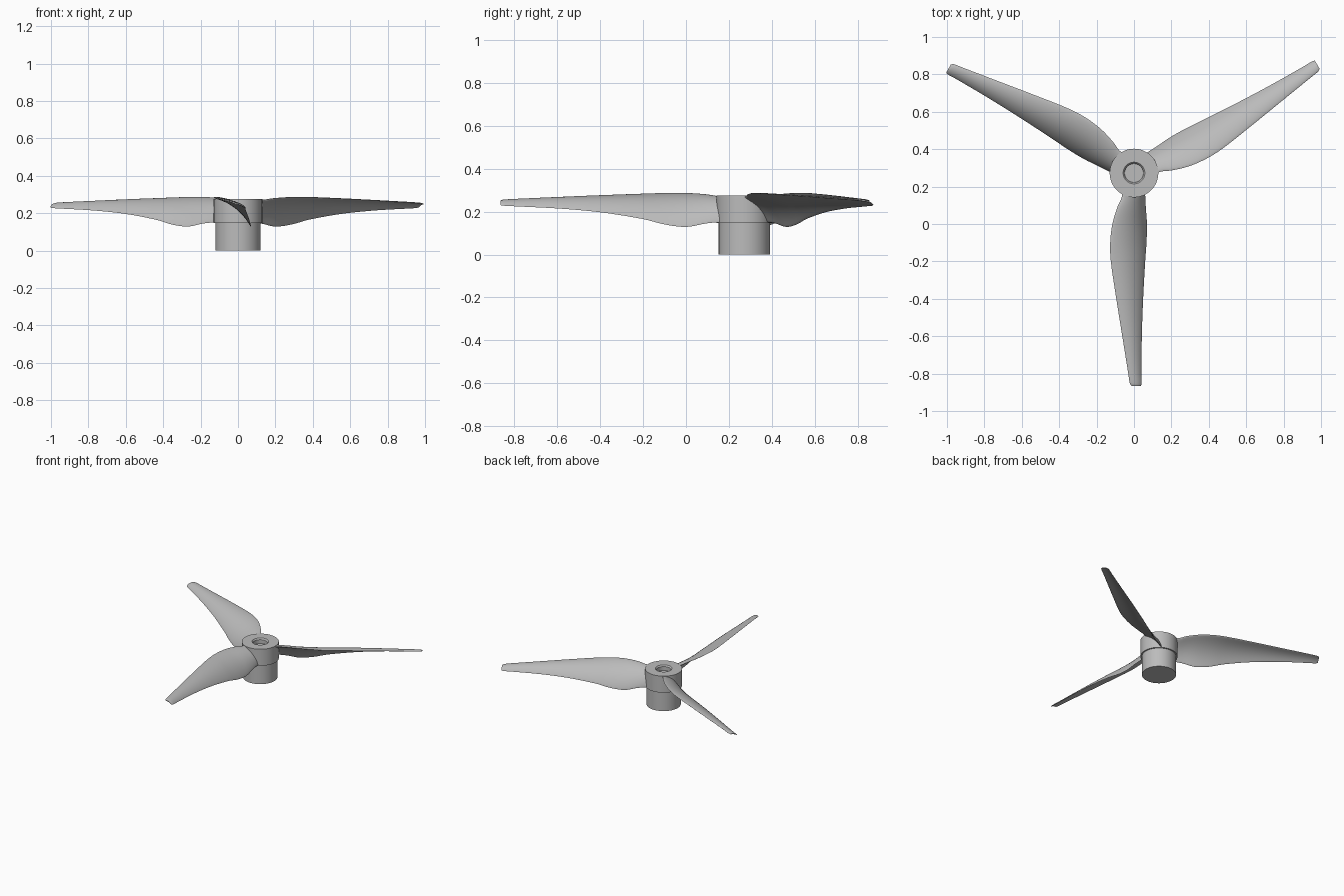
import bpy, bmesh, math
from mathutils import Vector, Matrix

cube = bpy.data.objects.get("Cube")
if cube:
    bpy.data.objects.remove(cube)

HUB = Vector((0, 0.2725, 0))

grey = bpy.data.materials.new("light grey")
grey.use_nodes = True
grey.diffuse_color = (0.5, 0.5, 0.5, 1)
grey.node_tree.nodes["Principled BSDF"].inputs["Base Color"].default_value = (0.5, 0.5, 0.5, 1)


def finish(name, bm, angle):
    bmesh.ops.recalc_face_normals(bm, faces=bm.faces[:])
    mesh = bpy.data.meshes.new(name)
    bm.to_mesh(mesh)
    bm.free()
    mesh.materials.append(grey)
    obj = bpy.data.objects.new(name, mesh)
    obj.location = HUB
    bpy.context.collection.objects.link(obj)
    bpy.ops.object.select_all(action='DESELECT')
    obj.select_set(True)
    bpy.context.view_layer.objects.active = obj
    bpy.ops.object.shade_smooth_by_angle(angle=math.radians(angle))
    return obj


def loft(bm, rings, cap=True):
    loops = [[bm.verts.new(p) for p in ring] for ring in rings]
    n = len(loops[0])
    for a, b in zip(loops, loops[1:]):
        for i in range(n):
            j = (i + 1) % n
            bm.faces.new((a[i], a[j], b[j], b[i]))
    if cap:
        bm.faces.new(loops[0])
        bm.faces.new(loops[-1])


def circle(r, z, n=64):
    return [(r * math.cos(math.tau * i / n), r * math.sin(math.tau * i / n), z) for i in range(n)]


# Hub: narrower shaft, wider collar, countersunk bore in the top
hub_profile = [(0.12, 0), (0.12, 0.147), (0.13, 0.147), (0.13, 0.275),
               (0.058, 0.275), (0.05, 0.265), (0.05, 0.235)]
bm = bmesh.new()
loft(bm, [circle(r, z) for r, z in hub_profile])
finish("hub", bm, 30)

# Blade stations: radius, high edge x, z, low edge x, z, thickness
stations = [
    (0.08, -0.060, 0.270, 0.058, 0.152, 0.030),
    (0.13, -0.066, 0.272, 0.060, 0.150, 0.026),
    (0.18, -0.088, 0.280, 0.063, 0.145, 0.022),
    (0.27, -0.115, 0.286, 0.069, 0.129, 0.020),
    (0.37, -0.127, 0.286, 0.067, 0.140, 0.019),
    (0.47, -0.124, 0.282, 0.060, 0.165, 0.018),
    (0.67, -0.095, 0.274, 0.049, 0.197, 0.015),
    (0.87, -0.063, 0.265, 0.042, 0.215, 0.013),
    (1.07, -0.031, 0.256, 0.040, 0.225, 0.011),
    (1.125, -0.022, 0.252, 0.041, 0.228, 0.010),
    (1.138, -0.014, 0.249, 0.037, 0.231, 0.006),
]


def smooth(rows, steps=5):
    out = []
    for i in range(len(rows) - 1):
        quad = [rows[max(0, min(len(rows) - 1, i + k))] for k in (-1, 0, 1, 2)]
        p0, p1, p2, p3 = [Vector(q) for q in quad]
        h = p2[0] - p1[0]
        m1 = (p2 - p0) * (h / (p2[0] - p0[0]))
        m2 = (p3 - p1) * (h / (p3[0] - p1[0]))
        for s in range(steps):
            t = s / steps
            out.append(p1 * (2*t**3 - 3*t*t + 1) + m1 * (t**3 - 2*t*t + t)
                       + p2 * (3*t*t - 2*t**3) + m2 * (t**3 - t*t))
    return out + [Vector(rows[-1])]


def section(row, n=28):
    # Thin cambered aerofoil running from the high edge to the low edge
    r, hx, hz, lx, lz, thick = row
    high, low = Vector((hx, hz)), Vector((lx, lz))
    chord = low - high
    normal = Vector((-chord.y, chord.x)).normalized()
    bulge = 0.12 * chord.length
    points = []
    for i in range(n):
        a = math.tau * i / n
        t = 0.5 - 0.5 * math.cos(a)
        offset = bulge * 4 * t * (1 - t) + 0.5 * thick * math.sin(a) * (1.15 - 0.5 * t)
        p = high + chord * t + normal * offset
        points.append((p.x, -r, p.y))
    return points


# Three identical twisted blades around the hub
rings = [section(row) for row in smooth(stations)]
for k, name in enumerate(("front_blade", "left_blade", "right_blade")):
    bm = bmesh.new()
    loft(bm, rings)
    bm.transform(Matrix.Rotation(math.tau * k / 3, 4, 'Z'))
    finish(name, bm, 50)
